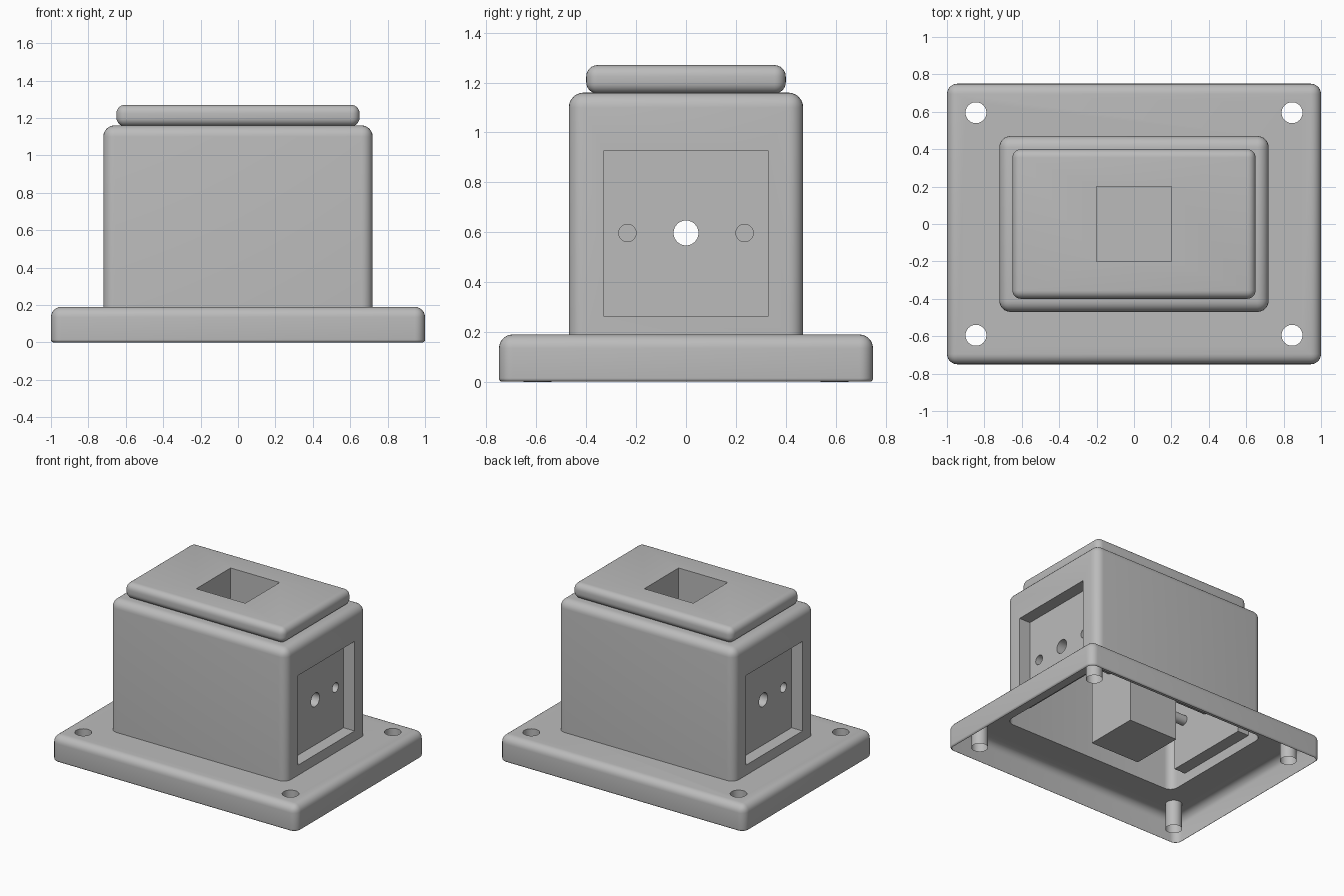
import bpy, bmesh
from mathutils import Matrix, Vector

cube = bpy.data.objects.get("Cube")
if cube:
    bpy.data.objects.remove(cube, do_unlink=True)

grey = bpy.data.materials.new("plain grey")
grey.use_nodes = True
colour = (0.5, 0.5, 0.5, 1)
grey.diffuse_color = colour
grey.node_tree.nodes["Principled BSDF"].inputs["Base Color"].default_value = colour


def finish(bm, name):
    mesh = bpy.data.meshes.new(name)
    bm.to_mesh(mesh)
    bm.free()
    mesh.materials.append(grey)
    obj = bpy.data.objects.new(name, mesh)
    bpy.context.collection.objects.link(obj)
    return obj


def box(name, low, high, radius=0, foot=0):
    """Box between two corners; radius rounds sides and top, foot the bottom rim."""
    low, high = Vector(low), Vector(high)
    bm = bmesh.new()
    bmesh.ops.create_cube(bm, size=1, matrix=Matrix.Translation((low + high) / 2)
                          @ Matrix.Diagonal((high - low).to_4d()))

    def rim():
        return [e for e in bm.edges if all(abs(v.co.z - low.z) < 1e-5 for v in e.verts)]

    if radius:
        bottom = rim()
        bmesh.ops.bevel(bm, geom=[e for e in bm.edges if e not in bottom],
                        offset=radius, segments=6, profile=0.5, affect='EDGES')
    if foot:
        bmesh.ops.bevel(bm, geom=rim(), offset=foot, segments=6, profile=0.5,
                        affect='EDGES')
    return finish(bm, name)


def rod(name, centre, radius, length, axis):
    bm = bmesh.new()
    turn = Matrix.Rotation(1.5707963, 4, 'Y') if axis == 'X' else Matrix()
    bmesh.ops.create_cone(bm, cap_ends=True, segments=40, radius1=radius,
                          radius2=radius, depth=length,
                          matrix=Matrix.Translation(centre) @ turn)
    return finish(bm, name)


def combine(target, other, operation):
    mod = target.modifiers.new(operation.lower(), 'BOOLEAN')
    mod.operation, mod.solver, mod.object = operation, 'EXACT', other
    bpy.context.view_layer.objects.active = target
    bpy.ops.object.modifier_apply(modifier=mod.name)
    bpy.data.objects.remove(other, do_unlink=True)


# Flange, body and rounded cap joined into one skin
housing = box("housing", (-1, -.75, 0), (1, .75, .19), .055, .015)
combine(housing, box("body", (-.72, -.47, .1), (.72, .47, 1.16), .06), 'UNION')
combine(housing, box("cap", (-.65, -.4, 1.156), (.65, .4, 1.27), .045, .045), 'UNION')

# Deep square socket from the top
combine(housing, box("socket", (-.2, -.2, .1), (.2, .2, 1.4)), 'DIFFERENCE')

# Recessed end panels with blind screw holes
for side in (-1, 1):
    x = sorted((side * .63, side * .9))
    combine(housing, box("recess", (x[0], -.33, .265), (x[1], .33, .925)), 'DIFFERENCE')
    for y in (-.235, .235):
        combine(housing, rod("screw_hole", (side * .6, y, .597), .035, .3, 'X'),
                'DIFFERENCE')

# Central cross bore
combine(housing, rod("cross_bore", (0, 0, .597), .05, 2, 'X'), 'DIFFERENCE')

# Mounting holes in the flange corners
for x in (-.845, .845):
    for y in (-.595, .595):
        combine(housing, rod("mounting_hole", (x, y, .1), .056, .6, 'Z'), 'DIFFERENCE')

# Open underside
bm = bmesh.new()
bm.from_mesh(housing.data)
under = [f for f in bm.faces if all(v.co.z < .001 for v in f.verts)]
bmesh.ops.delete(bm, geom=under, context='FACES')
bm.to_mesh(housing.data)
bm.free()

bpy.ops.object.select_all(action='DESELECT')
housing.select_set(True)
bpy.context.view_layer.objects.active = housing
bpy.ops.object.shade_smooth_by_angle(angle=.6)
